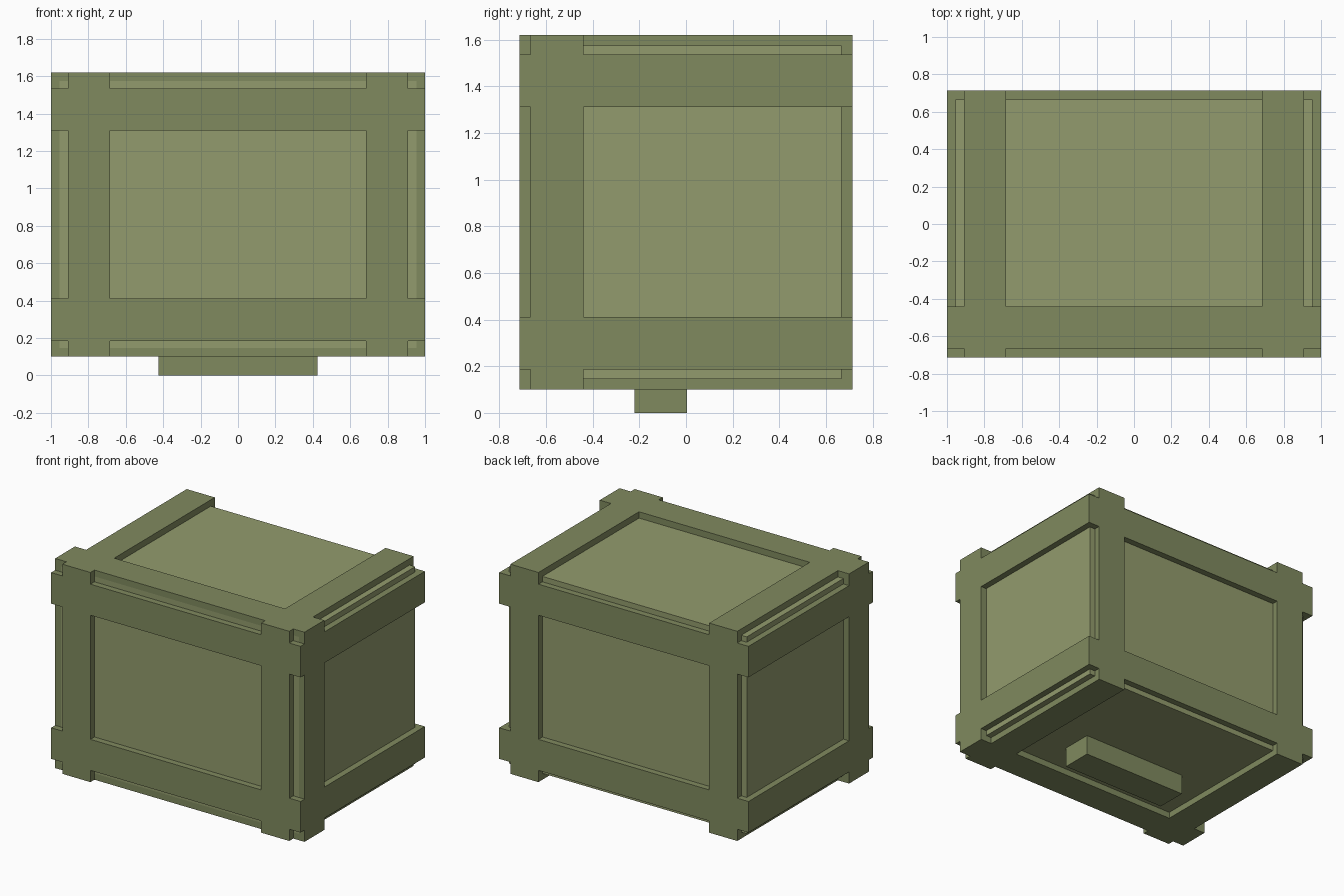
import bpy, bmesh
from mathutils import Vector

if "Cube" in bpy.data.objects:
    bpy.data.objects.remove(bpy.data.objects["Cube"])

HX, HY, HZ = 1.0, 0.7125, 0.76      # crate half sizes
CZ = 0.86                           # crate centre height
T = 0.046                           # board thickness
IX, IY, IZ = HX - T, HY - T, HZ - T  # inner box half sizes
X, Y, Z = Vector((1, 0, 0)), Vector((0, 1, 0)), Vector((0, 0, 1))
CENTRE = Vector((0, 0, CZ))


def material(name, color):
    m = bpy.data.materials.new(name)
    m.diffuse_color = color
    m.use_nodes = True
    m.node_tree.nodes["Principled BSDF"].inputs["Base Color"].default_value = m.diffuse_color
    return m


frame_mat = material("dark_olive", (0.216, 0.254, 0.114, 1))
panel_mat = material("light_olive", (0.290, 0.330, 0.153, 1))


def add_object(name, bm, mat):
    bmesh.ops.recalc_face_normals(bm, faces=bm.faces[:])
    mesh = bpy.data.meshes.new(name)
    bm.to_mesh(mesh)
    bm.free()
    mesh.materials.append(mat)
    ob = bpy.data.objects.new(name, mesh)
    bpy.context.collection.objects.link(ob)


def box(name, centre, size, mat):
    bm = bmesh.new()
    bmesh.ops.create_cube(bm, size=1)
    bmesh.ops.scale(bm, vec=size, verts=bm.verts[:])
    bmesh.ops.translate(bm, vec=centre, verts=bm.verts[:])
    add_object(name, bm, mat)


def frame(name, u, v, n, depth, us, vs, u_bars, v_bars):
    """Crossing boards on one crate side: keep grid cells inside a board, then thicken."""
    bm = bmesh.new()
    for i in range(len(us) - 1):
        for j in range(len(vs) - 1):
            if i in u_bars or j in v_bars:
                corners = [(i, j), (i + 1, j), (i + 1, j + 1), (i, j + 1)]
                bm.faces.new([bm.verts.new(CENTRE + u * us[a] + v * vs[b] + n * depth)
                              for a, b in corners])
    bmesh.ops.remove_doubles(bm, verts=bm.verts[:], dist=1e-5)
    ext = bmesh.ops.extrude_face_region(bm, geom=bm.faces[:], use_keep_orig=True)
    bmesh.ops.translate(bm, vec=n * T,
                        verts=[e for e in ext["geom"] if isinstance(e, bmesh.types.BMVert)])
    add_object(name, bm, frame_mat)


def both_ends(limit, outer, inner):
    return [-limit, -outer, -inner, inner, outer, limit]


# Inner box
box("inner_box", CENTRE, (2 * IX, 2 * IY, 2 * IZ), panel_mat)

# Board positions along each axis; along y there is only a front board
xs, zs = both_ends(HX, 0.91, 0.685), both_ends(HZ, 0.675, 0.45)
xs_in = both_ends(IX, 0.91, 0.685)
ys = [-IY, -0.44, IY]

# Opposite frames
for sign, front_back, left_right, up_down in ((-1, "front", "left", "bottom"),
                                              (1, "back", "right", "top")):
    frame(front_back + "_frame", X, Z, Y * sign, IY, xs, zs, (1, 3), (1, 3))
    frame(left_right + "_frame", Y, Z, X * sign, IX, ys, zs, (0,), (1, 3))
    frame(up_down + "_frame", X, Y, Z * sign, IZ, xs_in, ys, (1, 3), (0,))

# Foot block under the crate
box("foot_block", (0, -0.1075, 0.073), (0.85, 0.225, 0.146), frame_mat)
